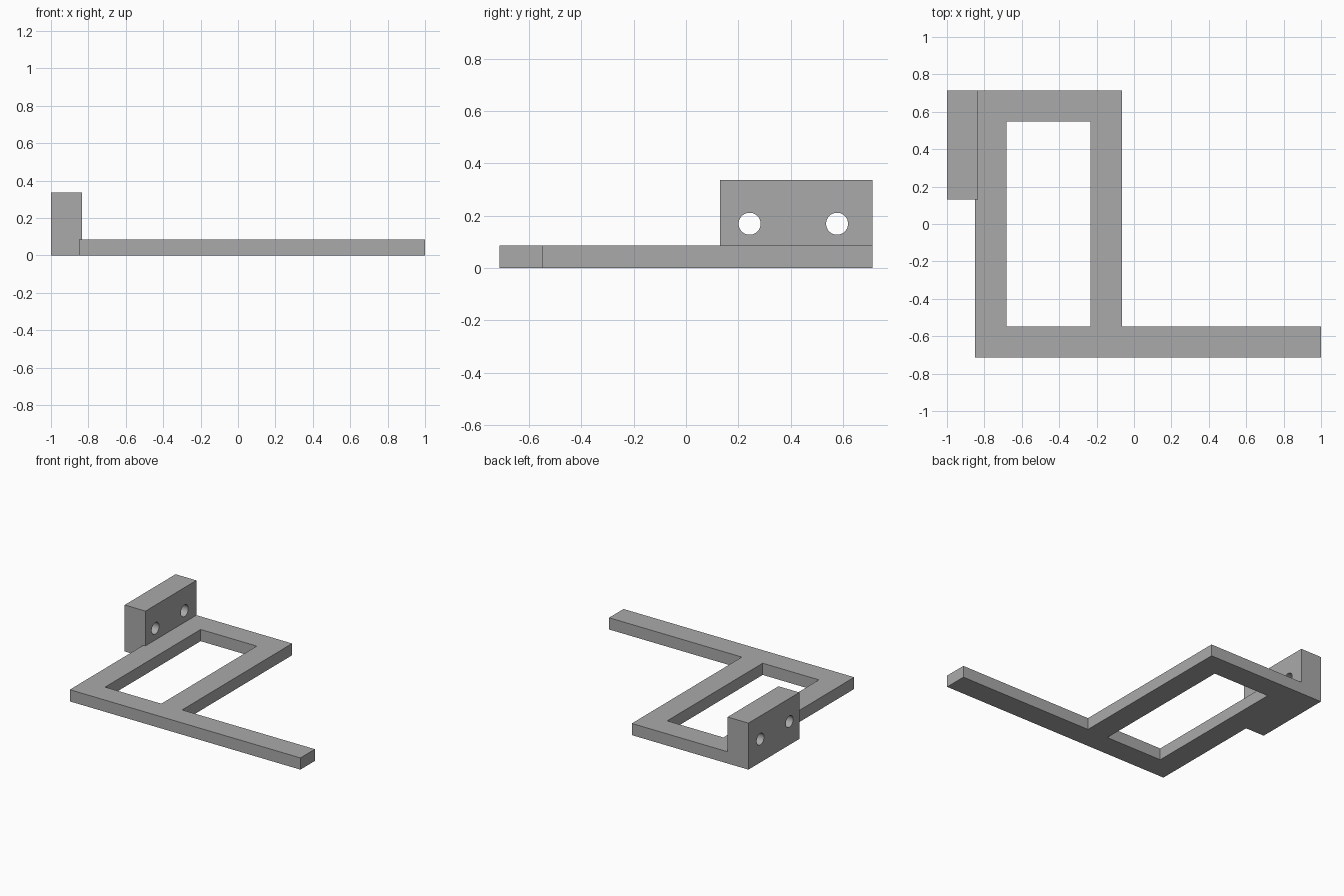
import bpy, bmesh
from mathutils import Matrix, Vector

default_cube = bpy.data.objects.get("Cube")
if default_cube:
    bpy.data.objects.remove(default_cube)

grey = bpy.data.materials.new("matte_grey")
grey.use_nodes = True
colour = (0.4, 0.4, 0.4, 1)
grey.diffuse_color = colour
grey.node_tree.nodes["Principled BSDF"].inputs["Base Color"].default_value = colour

THICK = 0.085     # plate thickness
BACK = 0.713      # half depth
BLOCK_X = -0.833  # inner face of the mounting block
BLOCK_Y = 0.13    # front face of the mounting block


def add_object(name, bm):
    bmesh.ops.recalc_face_normals(bm, faces=bm.faces)
    mesh = bpy.data.meshes.new(name)
    bm.to_mesh(mesh)
    bm.free()
    mesh.materials.append(grey)
    obj = bpy.data.objects.new(name, mesh)
    bpy.context.collection.objects.link(obj)
    return obj


def prism(name, outline, bottom, top):
    bm = bmesh.new()
    face = bm.faces.new([bm.verts.new((x, y, bottom)) for x, y in outline])
    new = bmesh.ops.extrude_face_region(bm, geom=[face])["geom"]
    verts = [v for v in new if isinstance(v, bmesh.types.BMVert)]
    bmesh.ops.translate(bm, verts=verts, vec=(0, 0, top - bottom))
    return add_object(name, bm)


def rectangle(x0, x1, y0, y1):
    return [(x0, y0), (x1, y0), (x1, y1), (x0, y1)]


def cut(obj, cutter):
    cutter.hide_render = True
    mod = obj.modifiers.new("cut", "BOOLEAN")
    mod.operation = "DIFFERENCE"
    mod.solver = "EXACT"
    mod.object = cutter
    bpy.context.view_layer.objects.active = obj
    bpy.ops.object.modifier_apply(modifier=mod.name)
    bpy.data.objects.remove(cutter)


# Flat frame with long arm, notched to meet the mounting block
frame = prism("frame_and_arm", [
    (-0.85, -BACK), (1, -BACK), (1, -0.547), (-0.065, -0.547),
    (-0.065, BACK), (BLOCK_X, BACK), (BLOCK_X, BLOCK_Y), (-0.85, BLOCK_Y),
], 0, THICK)
cut(frame, prism("window_cutter", rectangle(-0.683, -0.232, -0.547, 0.547), -0.1, 0.2))

# Upright mounting block with two screw holes
block = prism("mounting_block", rectangle(-1, BLOCK_X, BLOCK_Y, BACK), 0, 0.337)
for y in (0.243, 0.577):
    bm = bmesh.new()
    bmesh.ops.create_cone(
        bm, cap_ends=True, segments=48, radius1=0.042, radius2=0.042, depth=0.4,
        matrix=Matrix.Translation(Vector((-0.917, y, 0.169))) @ Matrix.Rotation(1.570796, 4, "Y"))
    cut(block, add_object("hole_cutter", bm))

# Smooth hole walls, sharp edges
bpy.ops.object.select_all(action="DESELECT")
block.select_set(True)
bpy.context.view_layer.objects.active = block
bpy.ops.object.shade_smooth_by_angle()
